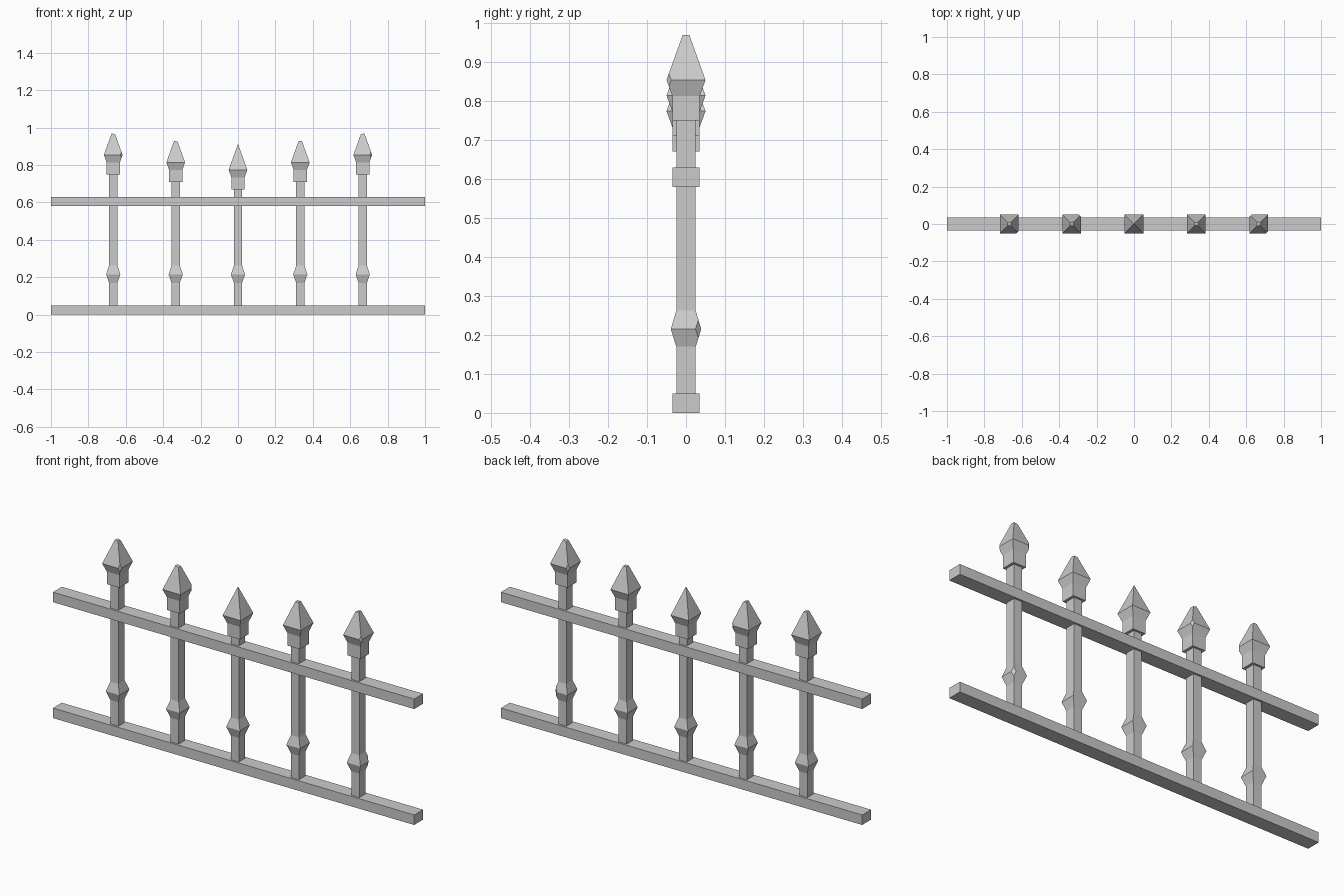
import bpy, bmesh
from mathutils import Vector

if "Cube" in bpy.data.objects:
    bpy.data.objects.remove(bpy.data.objects["Cube"])


def loft(name, x, rings, cuts=()):
    """Stack rectangular rings (half_x, half_y, z); each cut is (point, normal) shaving off a corner."""
    bm = bmesh.new()
    loops = []
    for hx, hy, z in rings:
        loops.append([bm.verts.new((sx * hx, sy * hy, z))
                      for sx, sy in ((-1, -1), (1, -1), (1, 1), (-1, 1))])
    bm.faces.new(loops[0][::-1])
    bm.faces.new(loops[-1])
    for a, b in zip(loops, loops[1:]):
        for i in range(4):
            j = (i + 1) % 4
            bm.faces.new((a[i], a[j], b[j], b[i]))
    bmesh.ops.remove_doubles(bm, verts=bm.verts[:], dist=1e-5)
    for point, normal in cuts:
        geom = bm.verts[:] + bm.edges[:] + bm.faces[:]
        res = bmesh.ops.bisect_plane(bm, geom=geom, plane_co=Vector(point),
                                     plane_no=Vector(normal), clear_outer=True)
        edges = [e for e in res["geom_cut"] if isinstance(e, bmesh.types.BMEdge)]
        bmesh.ops.holes_fill(bm, edges=edges)
    bmesh.ops.recalc_face_normals(bm, faces=bm.faces[:])
    mesh = bpy.data.meshes.new(name)
    bm.to_mesh(mesh)
    bm.free()
    obj = bpy.data.objects.new(name, mesh)
    obj.location.x = x
    bpy.context.collection.objects.link(obj)
    return obj


def chip(sx, sy, reach, z=0.0, tilt=0.0):
    """Plane across a vertical corner, meeting it at x + y = reach."""
    return ((sx * reach / 2, sy * reach / 2, z), (sx, sy, tilt))


# Horizontal rails
for name, z in (("bottom_rail", 0.0), ("top_rail", 0.58)):
    loft(name, 0, [(1, 0.035, z), (1, 0.035, z + 0.05)])

# Posts: x, height of head base, head chips (corner), tip tilt, worn tip, knob chip
posts = [
    (-0.667, 0.75, [(1, -1)], 0.1, True, None),
    (-0.333, 0.71, [(1, 1)], 0.25, True, None),
    (0.0, 0.67, [], 0.0, False, None),
    (0.333, 0.71, [], 0.0, True, None),
    (0.667, 0.75, [(1, -1), (-1, 1)], -0.25, True, (1, 1)),
]

for i, (x, base, chips, tilt, worn, knob) in enumerate(posts, 1):
    # Square shaft with a faceted knob
    loft(f"post_{i}", x,
         [(0.022, 0.025, 0.04), (0.022, 0.025, 0.17), (0.038, 0.039, 0.215),
          (0.022, 0.025, 0.262), (0.022, 0.025, base + 0.01)],
         [chip(*knob, 0.062)] if knob else [])

    # Spear head: collar, flare and point, with worn tip and corners
    cuts = [chip(sx, sy, 0.088, base + 0.105) for sx, sy in chips]
    if worn:
        cuts.append(((0, 0, base + 0.217), (tilt, 0, 1)))
    loft(f"spear_head_{i}", x,
         [(0.035, 0.035, base), (0.035, 0.035, base + 0.063),
          (0.05, 0.05, base + 0.104), (0, 0, base + 0.243)], cuts)
